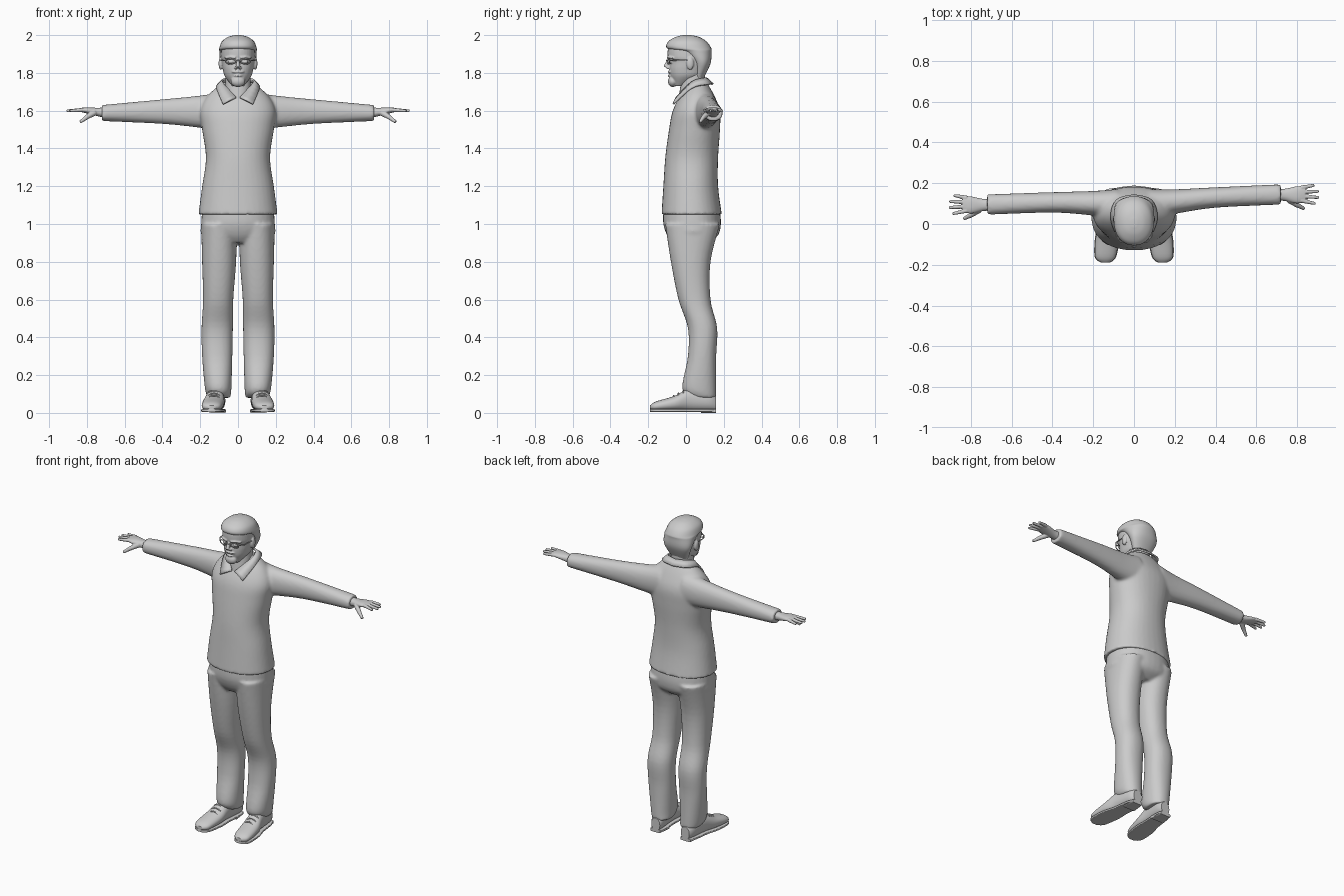
import bpy, bmesh, math
from mathutils import Vector, Matrix

if "Cube" in bpy.data.objects:
    bpy.data.objects.remove(bpy.data.objects["Cube"], do_unlink=True)

grey = bpy.data.materials.new("plain grey")
grey.use_nodes = True
grey.diffuse_color = (.6, .6, .6, 1)
grey.node_tree.nodes["Principled BSDF"].inputs["Base Color"].default_value = grey.diffuse_color


def smooth_rows(rows, steps=5):
    """Ease every value of a row into the next row along a spline."""
    result = []
    for index in range(len(rows) - 1):
        before = rows[max(index - 1, 0)]
        after = rows[min(index + 2, len(rows) - 1)]
        for step in range(steps):
            t = step / steps
            row = []
            for a, b, c, d in zip(before, rows[index], rows[index + 1], after):
                curve = 2 * a - 5 * b + 4 * c - d + t * (3 * (b - c) + d - a)
                row.append(b + t / 2 * (c - a + t * curve))
            result.append(row)
    return result + [rows[-1]]


def circle(count):
    angles = [math.tau * step / count for step in range(count)]
    return [(math.cos(angle), math.sin(angle)) for angle in angles]


def skin(bm, rings):
    """Join matching rings of points into a closed skin."""
    rings = [[bm.verts.new(point) for point in ring] for ring in rings]
    for lower, upper in zip(rings, rings[1:]):
        for i in range(len(lower)):
            bm.faces.new((lower[i - 1], lower[i], upper[i], upper[i - 1]))
    bm.faces.new(rings[0])
    bm.faces.new(rings[-1])
    return [vert for ring in rings for vert in ring]


def loft(bm, axis, rows, power=2.2):
    """Each row: position, centre and half width across, low and high extent."""
    def bulge(value):
        return math.copysign(abs(value) ** (2 / power), value)

    rings = []
    for along, centre, half, low, high in smooth_rows(rows):
        ring = []
        for u, v in circle(36):
            across = centre + half * bulge(u)
            height = (low + high) / 2 + (high - low) / 2 * bulge(v)
            ring.append({"x": (along, across, height),
                         "y": (across, along, height),
                         "z": (across, height, along)}[axis])
        rings.append(ring)
    return skin(bm, rings)


def column(bm, rows):
    """Upright loft on the centre line: height, half width, front, back."""
    return loft(bm, "z", [(z, 0, half, front, back) for z, half, front, back in rows])


def tube(bm, path, start, end):
    path = [Vector(point) for point in path]
    last = len(path) - 1
    rings = []
    for i, point in enumerate(path):
        direction = path[min(i + 1, last)] - path[max(i - 1, 0)]
        turn = direction.to_track_quat("Z", "Y")
        radius = start + (end - start) * i / last
        rings.append([point + turn @ Vector((u, v, 0)) * radius for u, v in circle(10)])
    return skin(bm, rings)


def ball(bm, centre, size):
    matrix = Matrix.Translation(centre) @ Matrix.Diagonal((*size, 1))
    bmesh.ops.create_uvsphere(bm, u_segments=20, v_segments=14, radius=1, matrix=matrix)


def finish(bm, name, voxel=0, relax=0):
    """Turn the geometry into an object, optionally blending its parts."""
    bmesh.ops.recalc_face_normals(bm, faces=bm.faces)
    mesh = bpy.data.meshes.new(name)
    bm.to_mesh(mesh)
    bm.free()
    mesh.materials.append(grey)
    obj = bpy.data.objects.new(name, mesh)
    bpy.context.collection.objects.link(obj)
    bpy.ops.object.select_all(action="DESELECT")
    bpy.context.view_layer.objects.active = obj
    obj.select_set(True)
    if voxel:
        blend = obj.modifiers.new("blend", "REMESH")
        blend.mode = "VOXEL"
        blend.voxel_size = voxel
        blend.use_smooth_shade = True
        obj.modifiers.new("relax", "SMOOTH").iterations = relax
    else:
        bpy.ops.object.shade_smooth_by_angle(angle=math.radians(45))
    return obj


def place_arm(verts, side):
    """The right arm is swung slightly further forward than the left."""
    for vert in verts:
        if side < 0:
            vert.co.y -= .08 * min(max(vert.co.x - .1, 0), .62)
            vert.co.x *= -1


# Sweater: body and both sleeves blended together
bm = bmesh.new()
column(bm, [(1.05, .21, -.13, .19), (1.2, .19, -.12, .17), (1.35, .17, -.11, .17),
            (1.5, .19, -.09, .18), (1.6, .2, -.07, .18), (1.68, .16, -.03, .15),
            (1.75, .08, .02, .11)])
for side in (1, -1):
    place_arm(loft(bm, "x", [(.08, .1, .07, 1.5, 1.7), (.2, .11, .06, 1.51, 1.68),
                             (.4, .13, .05, 1.53, 1.66), (.72, .145, .05, 1.545, 1.63)]), side)
finish(bm, "sweater", .009, 6)

# Trousers: seat and both legs
bm = bmesh.new()
column(bm, [(.9, .1, -.07, .12), (.94, .19, -.1, .17), (1, .195, -.12, .185), (1.07, .19, -.12, .18)])
leg = [(.08, .1, .06, .03, .16), (.13, .105, .07, -.02, .16), (.3, .11, .08, .01, .16),
       (.45, .11, .083, .01, .165), (.6, .105, .08, -.04, .13), (.8, .1, .09, -.08, .13),
       (1, .1, .095, -.11, .18)]
for side in (1, -1):
    loft(bm, "z", [(z, side * centre, *rest) for z, centre, *rest in leg])
finish(bm, "trousers", .009, 4)

shoe = [(-.19, .14, .02, .02, .04), (-.16, .14, .05, .01, .06), (-.06, .13, .057, .01, .09),
        (.02, .12, .047, .01, .13), (.12, .11, .043, .01, .12), (.16, .105, .03, .01, .09)]
for side, word in ((1, "left"), (-1, "right")):
    # Shoe, with the sole following its outline, a heel and laces
    bm = bmesh.new()
    loft(bm, "y", [(y, side * centre, *rest) for y, centre, *rest in shoe])
    finish(bm, word + "_shoe")
    bm = bmesh.new()
    loft(bm, "y", [(y, side * centre, half * 1.06, .005, .02) for y, centre, half, *rest in shoe], 6)
    loft(bm, "y", [(y, side * .108, half, 0, .02) for y, half in ((.08, .045), (.16, .035))], 6)
    finish(bm, word + "_sole")
    bm = bmesh.new()
    for row in range(3):
        arch = [(side * .127 + d * .03, row * .025 - .065, .092 + row * .012 - d * d * .012)
                for d in (-1, -.5, 0, .5, 1)]
        tube(bm, arch, .004, .004)
    finish(bm, word + "_laces")

    # Hand: palm, four spread fingers and a lowered thumb
    bm = bmesh.new()
    hand = loft(bm, "x", [(.69, .145, .03, 1.56, 1.62), (.74, .143, .03, 1.57, 1.615),
                          (.8, .143, .042, 1.585, 1.618), (.84, .147, .036, 1.595, 1.613)])
    for finger in range(4):
        root = Vector((.82, .115 + finger * .021, 1.604))
        tip = Vector((.91 - .01 * (finger - 1.4) ** 2, .1 + finger * .03, 1.599))
        hand += tube(bm, [root, root.lerp(tip, .5), root.lerp(tip, .9), tip], .011, .006)
    hand += tube(bm, [(.76, .12, 1.59), (.8, .093, 1.566), (.835, .075, 1.54)], .017, .008)
    place_arm(hand, side)
    finish(bm, word + "_hand", .003, 2)

# Neck
bm = bmesh.new()
column(bm, [(1.62, .07, -.045, .1), (1.8, .065, -.02, .1)])
finish(bm, "neck")

# Head with brow, nose, cheeks, beard and ears
bm = bmesh.new()
column(bm, [(1.73, .03, -.06, -.01), (1.78, .069, -.082, .085), (1.82, .081, -.088, .11),
            (1.86, .087, -.087, .128), (1.89, .09, -.097, .13), (1.95, .083, -.09, .11),
            (1.985, .05, -.045, .065)])
tube(bm, [(0, -.088, 1.875), (0, -.1, 1.85), (0, -.108, 1.83)], .008, .013)
ball(bm, (0, -.07, 1.755), (.038, .026, .03))
ball(bm, (0, -.083, 1.806), (.034, .014, .009))
ball(bm, (0, -.084, 1.785), (.022, .013, .006))
for side in (1, -1):
    ball(bm, (side * .011, -.095, 1.828), (.008, .011, .008))
    ball(bm, (side * .038, -.078, 1.858), (.016, .012, .008))
    ball(bm, (side * .091, .022, 1.85), (.012, .02, .034))
    tube(bm, [(side * .014, -.095, 1.88), (side * .04, -.09, 1.884), (side * .07, -.068, 1.878)], .007, .005)
finish(bm, "head", .004, 3)

# Hair: low at the nape, rising over the ears to the fringe
bm = bmesh.new()
column(bm, [(1.775, .06, .04, .095), (1.85, .092, .035, .13), (1.91, .098, -.03, .135),
            (1.93, .099, -.1, .134), (1.965, .086, -.095, .11), (1.99, .053, -.055, .07),
            (2, .015, -.015, .025)])
finish(bm, "hair")

# Glasses: two rims, temples and a bridge
bm = bmesh.new()
for side in (1, -1):
    outline = circle(20)
    rim = [(side * (.04 + u * .026), u * .005 - .092, 1.861 + v * .014) for u, v in outline]
    tube(bm, rim + rim[:1], .003, .003)
    tube(bm, [(side * .066, -.087, 1.866), (side * .088, -.06, 1.867), (side * .094, .02, 1.868)], .003, .003)
tube(bm, [(-.015, -.098, 1.864), (0, -.104, 1.867), (.015, -.098, 1.864)], .003, .003)
finish(bm, "glasses")

# Shirt collar: a folded strip from the front point to the nape, mirrored
bm = bmesh.new()
strip = smooth_rows([(.01, -.05, 1.67, .08, -.068, 1.635), (.08, .03, 1.75, .113, .03, 1.72),
                     (.06, .09, 1.77, .085, .118, 1.74), (0, .11, 1.77, 0, .143, 1.74)])
pairs = [(bm.verts.new(row[:3]), bm.verts.new(row[3:])) for row in strip]
for (top, low), (next_top, next_low) in zip(pairs, pairs[1:]):
    bm.faces.new((top, low, next_low, next_top))
collar = finish(bm, "shirt_collar")
collar.modifiers.new("both_halves", "MIRROR")
thickness = collar.modifiers.new("thickness", "SOLIDIFY")
thickness.thickness = .01
thickness.offset = 0
